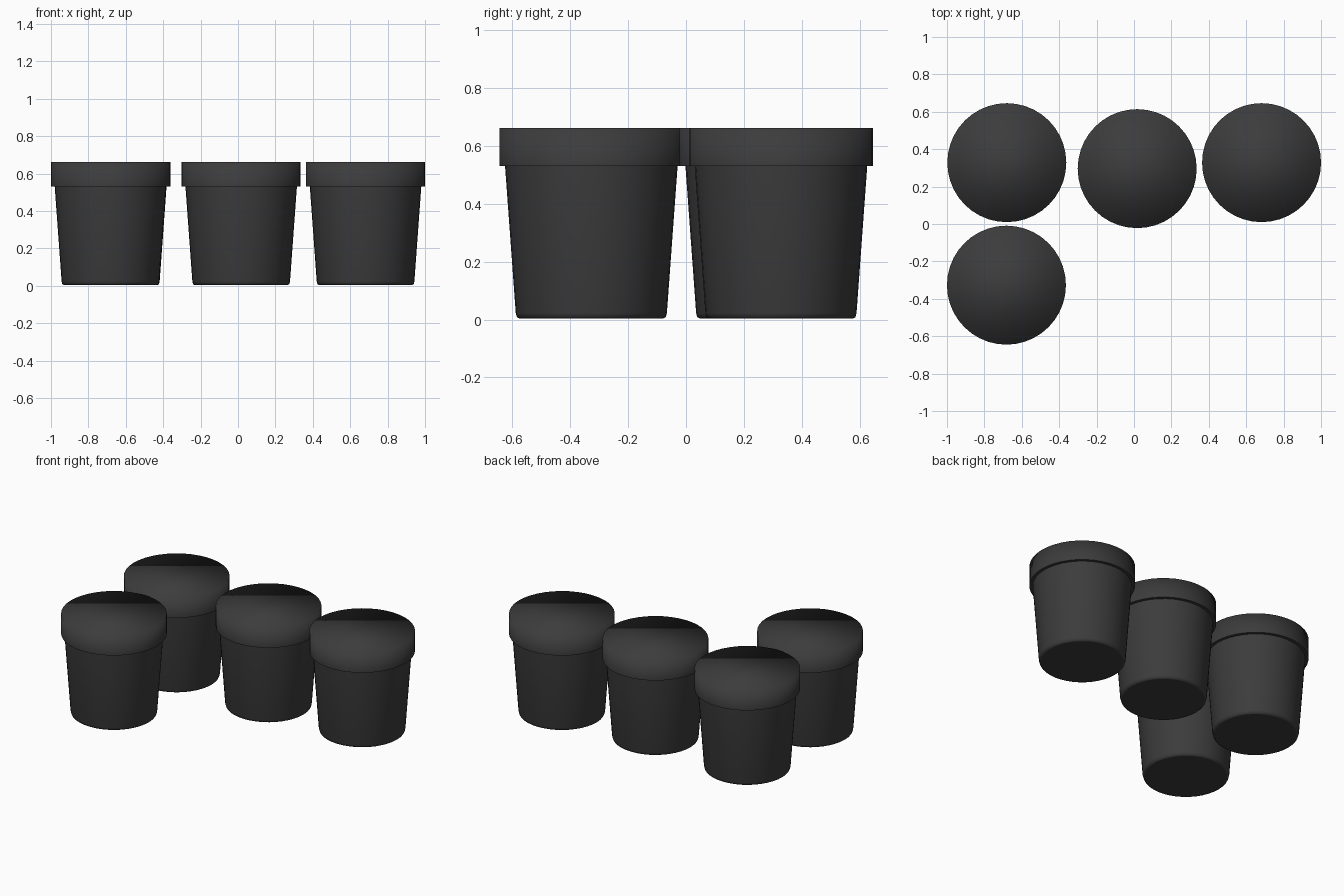
import bpy, bmesh, math

if "Cube" in bpy.data.objects:
    bpy.data.objects.remove(bpy.data.objects["Cube"])

SEGMENTS = 40

# Pot outline as (radius, height), from base to rim
PROFILE = [(0.247, 0.003), (0.257, 0.008), (0.261, 0.022),
           (0.298, 0.53), (0.318, 0.53), (0.318, 0.662)]
SHARP_RINGS = {0, 3, 4}   # base edge and both edges under the lip

dark = bpy.data.materials.new("dark_plastic")
dark.diffuse_color = (0.045, 0.045, 0.045, 1)
dark.use_nodes = True
dark.node_tree.nodes["Principled BSDF"].inputs["Base Color"].default_value = dark.diffuse_color


def pot_mesh():
    bm = bmesh.new()
    rings = []
    for r, z in PROFILE:
        rings.append([bm.verts.new((r * math.cos(a), r * math.sin(a), z))
                      for a in (2 * math.pi * i / SEGMENTS for i in range(SEGMENTS))])
    # Outer wall, lip and rim
    for low, high in zip(rings, rings[1:]):
        for i in range(SEGMENTS):
            j = (i + 1) % SEGMENTS
            bm.faces.new((low[i], low[j], high[j], high[i]))
    # Flat base and smooth-shaded top
    bm.faces.new(rings[0][::-1])
    bm.faces.new(rings[-1])
    for f in bm.faces:
        f.smooth = True
    for k in SHARP_RINGS:
        for i in range(SEGMENTS):
            bm.edges.get((rings[k][i], rings[k][(i + 1) % SEGMENTS])).smooth = False
    mesh = bpy.data.meshes.new("pot")
    bm.to_mesh(mesh)
    bm.free()
    mesh.materials.append(dark)
    return mesh


# Four identical pots
mesh = pot_mesh()
POTS = {"pot_back_left": (-0.68, 0.328), "pot_back_middle": (0.017, 0.296),
        "pot_back_right": (0.682, 0.328), "pot_front_left": (-0.682, -0.327)}
for name, (x, y) in POTS.items():
    pot = bpy.data.objects.new(name, mesh)
    pot.location = (x, y, 0)
    bpy.context.collection.objects.link(pot)
